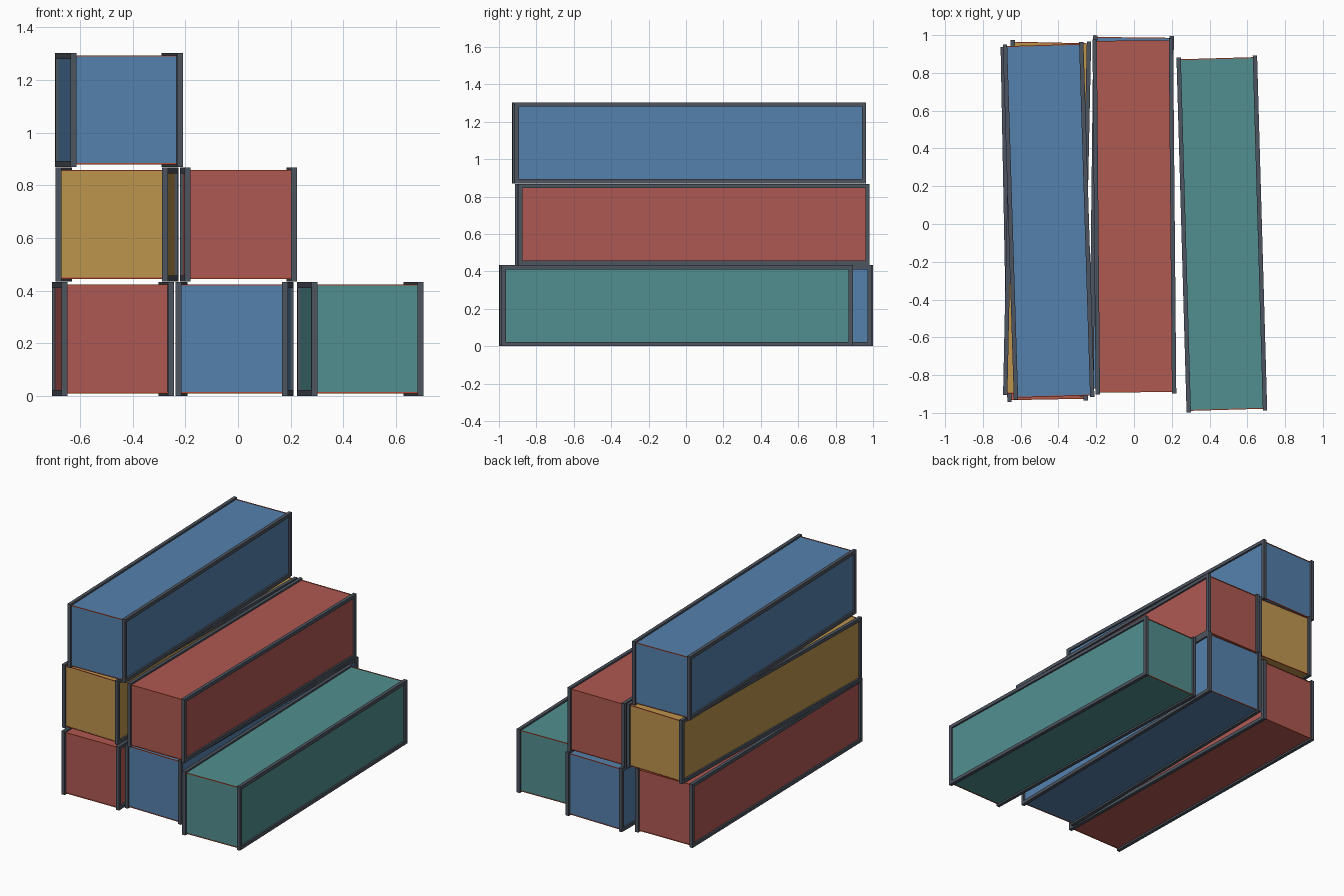
import bpy
import bmesh
from mathutils import Matrix, Vector

cube = bpy.data.objects.get("Cube")
if cube:
    bpy.data.objects.remove(cube, do_unlink=True)


def material(name, rgb):
    m = bpy.data.materials.new(name)
    m.use_nodes = True
    m.diffuse_color = (*rgb, 1)
    m.node_tree.nodes["Principled BSDF"].inputs["Base Color"].default_value = (*rgb, 1)
    return m


BLUE = material("blue paint", (0.09, 0.22, 0.42))
RED = material("red paint", (0.43, 0.10, 0.085))
TEAL = material("teal paint", (0.085, 0.275, 0.28))
YELLOW = material("ochre paint", (0.51, 0.30, 0.075))
STEEL = material("dark steel", (0.075, 0.09, 0.115))
EDGE = material("red edge strip", (0.45, 0.07, 0.03))

W, L, H = 0.427, 1.88, 0.433   # outside size of one container
BAR = 0.023                    # frame bar thickness
STRIP = 0.005                  # edge strip thickness
PITCH = 0.435                  # height of one tier
BW, BL, BH = W - BAR, L - BAR, H - BAR


def add_boxes(name, boxes, mat, place):
    """One object made of (centre, size) boxes."""
    bm = bmesh.new()
    for centre, size in boxes:
        bmesh.ops.create_cube(
            bm, size=1,
            matrix=Matrix.Translation(centre) @ Matrix.Diagonal((*size, 1)))
    mesh = bpy.data.meshes.new(name)
    bm.to_mesh(mesh)
    bm.free()
    mesh.materials.append(mat)
    ob = bpy.data.objects.new(name, mesh)
    ob.matrix_world = place
    bpy.context.collection.objects.link(ob)


def container(name, x, y, tier, turn, paint):
    place = Matrix.Translation((x, y, tier * PITCH + H / 2)) @ Matrix.Rotation(turn, 4, "Z")
    signs = [(a, b) for a in (-1, 1) for b in (-1, 1)]
    # Painted box, corner posts, long rails and thin end strips
    body = [(Vector(), (BW, BL, BH))]
    posts = [((a * BW / 2, b * BL / 2, 0), (BAR, BAR, H)) for a, b in signs]
    rails = [((a * BW / 2, 0, b * BH / 2), (BAR, BL, BAR)) for a, b in signs]
    strips = [((0, a * BL / 2, b * BH / 2), (BW, STRIP, STRIP)) for a, b in signs]
    add_boxes(name + "_body", body, paint, place)
    add_boxes(name + "_posts", posts, STEEL, place)
    add_boxes(name + "_rails", rails, STEEL, place)
    add_boxes(name + "_end_strips", strips, EDGE, place)


# Bottom tier
container("bottom_red_container", -0.475, 0.002, 0, 0.019, RED)
container("bottom_blue_container", -0.013, 0.057, 0, -0.0115, BLUE)
container("bottom_teal_container", 0.465, -0.053, 0, 0.0285, TEAL)
# Middle tier
container("middle_ochre_container", -0.46, 0.03, 1, -0.021, YELLOW)
container("middle_red_container", 0.002, 0.04, 1, 0.009, RED)
# Top tier
container("top_blue_container", -0.452, 0.017, 2, 0.031, BLUE)
